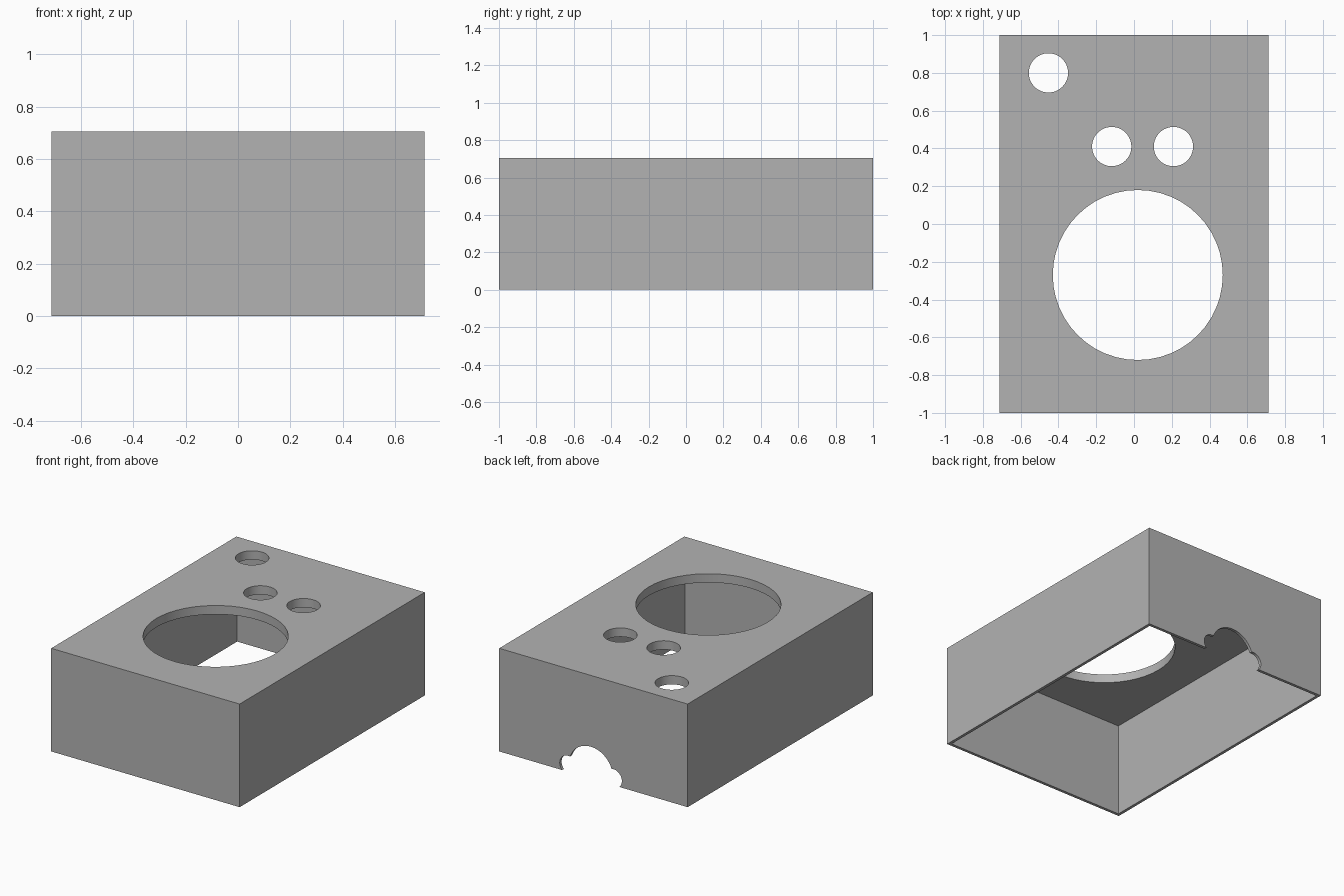
import bpy
import math

cube = bpy.data.objects.get("Cube")
if cube:
    bpy.data.objects.remove(cube, do_unlink=True)

WIDTH, LENGTH, HEIGHT = 1.425, 2.0, 0.705
WALL, TOP = 0.02, 0.06

grey = bpy.data.materials.new("plain grey")
grey.use_nodes = True
colour = (0.45, 0.45, 0.45, 1)
grey.diffuse_color = colour
grey.node_tree.nodes["Principled BSDF"].inputs["Base Color"].default_value = colour


def box(name, size, z_bottom):
    bpy.ops.mesh.primitive_cube_add(size=1, location=(0, 0, z_bottom + size[2] / 2))
    obj = bpy.context.object
    obj.name = name
    obj.scale = size
    bpy.ops.object.transform_apply(location=True, rotation=True, scale=True)
    return obj


def cylinder(name, radius, depth, location, rotation=(0, 0, 0), sides=48):
    bpy.ops.mesh.primitive_cylinder_add(vertices=sides, radius=radius, depth=depth,
                                        location=location, rotation=rotation)
    obj = bpy.context.object
    obj.name = name
    return obj


def cut(target, cutter):
    cutter.hide_render = True
    mod = target.modifiers.new("cut", 'BOOLEAN')
    mod.operation = 'DIFFERENCE'
    mod.solver = 'EXACT'
    mod.object = cutter
    bpy.context.view_layer.objects.active = target
    bpy.ops.object.modifier_apply(modifier=mod.name)
    bpy.data.objects.remove(cutter, do_unlink=True)


# Hollow enclosure, open at the bottom
enclosure = box("enclosure", (WIDTH, LENGTH, HEIGHT), 0)
inner_depth = HEIGHT - TOP + 0.5
cut(enclosure, box("cavity_cutter",
                   (WIDTH - 2 * WALL, LENGTH - 2 * WALL, inner_depth), -0.5))

# Round openings through the top panel: x, y, radius
for x, y, radius in ((0.02, -0.27, 0.45), (-0.453, 0.80, 0.104),
                     (-0.118, 0.41, 0.104), (0.209, 0.41, 0.104)):
    cut(enclosure, cylinder("top_hole_cutter", radius, 0.3, (x, y, HEIGHT)))

# Socket notch at the foot of the back wall: a round middle with two ears
for x, z, radius in ((0.02, 0.05, 0.168), (0.19, 0.045, 0.065), (-0.15, 0.045, 0.065)):
    cut(enclosure, cylinder("notch_cutter", radius, 0.2, (x, LENGTH / 2, z),
                            (math.pi / 2, 0, 0), 40))

# Single material, round walls smoothed with sharp rims
enclosure.data.materials.clear()
enclosure.data.materials.append(grey)
for face in enclosure.data.polygons:
    face.material_index = 0
bpy.ops.object.select_all(action='DESELECT')
enclosure.select_set(True)
bpy.context.view_layer.objects.active = enclosure
bpy.ops.object.shade_smooth_by_angle(angle=math.radians(25))
